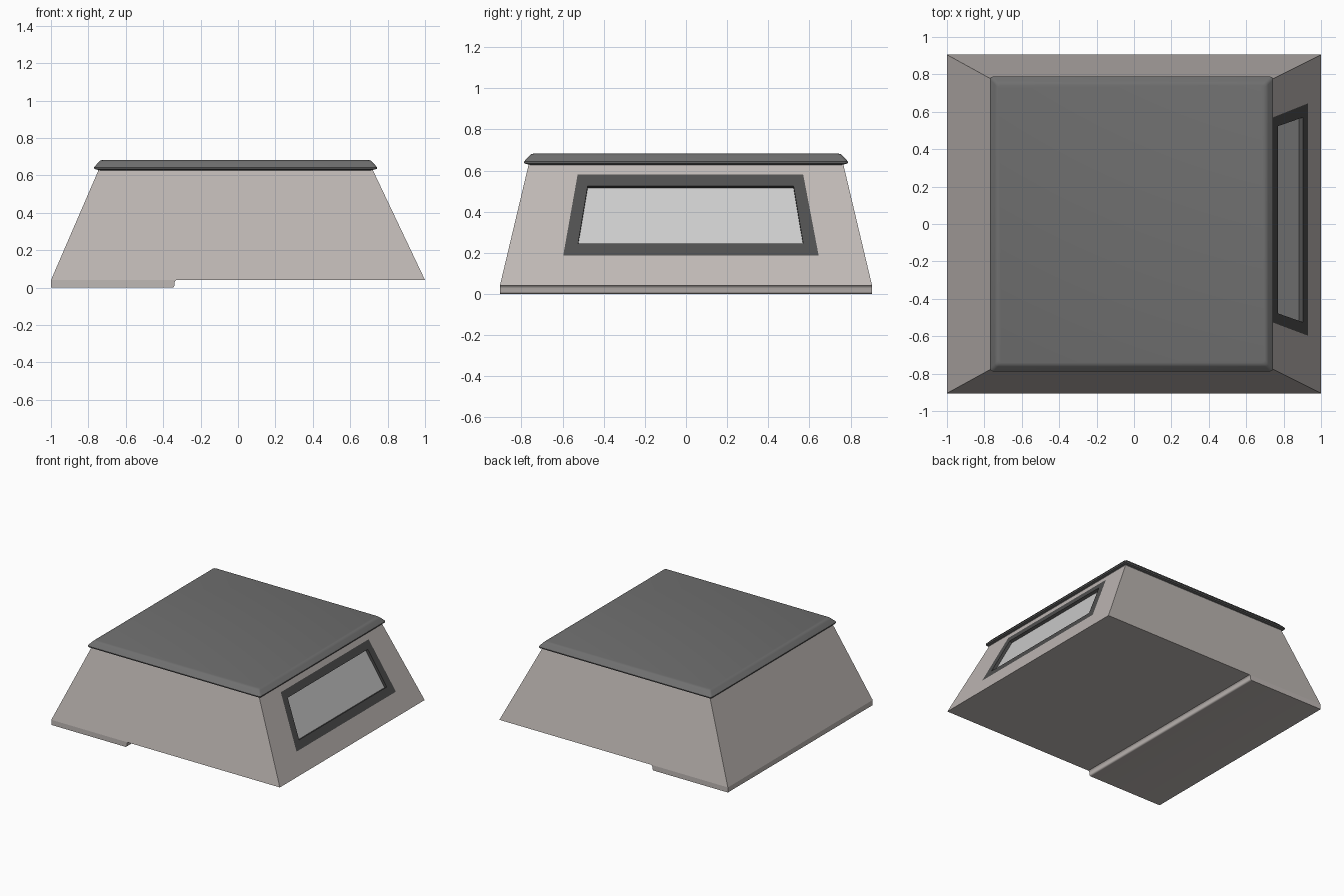
import bpy, bmesh, math
from mathutils import Vector

if "Cube" in bpy.data.objects:
    bpy.data.objects.remove(bpy.data.objects["Cube"])

BASE_Z, TOP_Z = 0.04, 0.63
BASE_X, TOP_X = 1.0, 0.72


def material(name, rgb):
    m = bpy.data.materials.new(name)
    m.diffuse_color = (*rgb, 1)
    m.use_nodes = True
    m.node_tree.nodes["Principled BSDF"].inputs["Base Color"].default_value = m.diffuse_color
    return m


def loft(name, loops, mat, cap_first=False, cap_last=False, extra=None, smooth=False):
    """Skin consecutive closed loops of points, with optional end caps."""
    bm = bmesh.new()
    rings = [[bm.verts.new(p) for p in loop] for loop in loops]
    for a, b in zip(rings, rings[1:]):
        n = len(a)
        for i in range(n):
            j = (i + 1) % n
            if extra is None or i in extra:
                bm.faces.new((a[i], a[j], b[j], b[i]))
    if cap_first:
        bm.faces.new(rings[0][::-1])
    if cap_last:
        bm.faces.new(rings[-1])
    me = bpy.data.meshes.new(name)
    bm.to_mesh(me)
    bm.free()
    ob = bpy.data.objects.new(name, me)
    bpy.context.collection.objects.link(ob)
    me.materials.append(mat)
    if smooth:
        bpy.ops.object.select_all(action='DESELECT')
        ob.select_set(True)
        bpy.context.view_layer.objects.active = ob
        bpy.ops.object.shade_smooth_by_angle(angle=math.radians(35))
    return ob


def rect(x0, x1, y, z):
    return [(x0, -y, z), (x1, -y, z), (x1, y, z), (x0, y, z)]


def rounded_rect(x0, x1, y, z, r, steps=3):
    pts = []
    corners = [(x1 - r, y - r), (x0 + r, y - r), (x0 + r, r - y), (x1 - r, r - y)]
    for k, (cx, cy) in enumerate(corners):
        for s in range(steps + 1):
            a = math.radians(90 * (k + s / steps))
            pts.append((cx + r * math.cos(a), cy + r * math.sin(a), z))
    return pts


def on_slope(y, z):
    """Point on the sloping right wall."""
    t = (z - BASE_Z) / (TOP_Z - BASE_Z)
    return Vector((BASE_X + (TOP_X - BASE_X) * t, y, z))


wall_mat = material("wall_grey", (0.52, 0.48, 0.46))
roof_mat = material("roof_grey", (0.16, 0.16, 0.16))
frame_mat = material("frame_dark", (0.08, 0.08, 0.08))
glass_mat = material("pane_grey", (0.58, 0.58, 0.58))

# Tapered body: three plain walls plus floor and ceiling
base = rect(-1, BASE_X, 0.905, BASE_Z)
top = rect(-0.745, TOP_X, 0.765, TOP_Z)
loft("body", [base, top], wall_mat, True, True, extra={0, 2, 3})

# Right wall surrounding the window
wall = [on_slope(y, z) for y, z in
        ((-0.905, BASE_Z), (0.905, BASE_Z), (0.765, TOP_Z), (-0.765, TOP_Z))]
outer = [on_slope(y, z) for y, z in
         ((-0.597, 0.187), (0.645, 0.187), (0.57, 0.58), (-0.527, 0.58))]
inner = [on_slope(y, z) for y, z in
         ((-0.525, 0.245), (0.57, 0.245), (0.523, 0.525), (-0.478, 0.525))]
loft("window_wall", [wall, outer], wall_mat)

# Flush window frame with a recessed pane
normal = Vector((TOP_Z - BASE_Z, 0, BASE_X - TOP_X)).normalized()
recess = [p - normal * 0.022 for p in inner]
loft("window_frame", [outer, inner, recess], frame_mat)
loft("window_pane", [recess], glass_mat, cap_last=True)

# Overhanging roof lid: outward offset from the wall top and height
profile = [(0.0, 0.622), (0.004, 0.63), (0.022, 0.634), (0.024, 0.643),
           (-0.002, 0.672), (-0.010, 0.679), (-0.022, 0.682)]
lid = [rounded_rect(-0.746 - d, 0.72 + d, 0.764 + d, z, 0.016) for d, z in profile]
loft("roof_lid", lid, roof_mat, True, True, smooth=True)

# Shallow step under the left third, with a rounded inner edge
r, cx = 0.012, -0.352
step = [(-1, BASE_Z), (-1, 0)]
step += [(cx + r * math.sin(a), r - r * math.cos(a))
         for a in (math.radians(30 * i) for i in range(4))]
step += [(-0.339, 0.028), (-0.336, 0.035), (-0.33, BASE_Z)]
loft("base_step", [[(x, y, z) for x, z in step] for y in (-0.905, 0.905)],
     wall_mat, True, True, smooth=True)

# Consistent outward normals on the closed parts
for name in ("roof_lid", "base_step"):
    me = bpy.data.objects[name].data
    bm = bmesh.new()
    bm.from_mesh(me)
    bmesh.ops.recalc_face_normals(bm, faces=bm.faces)
    bm.to_mesh(me)
    bm.free()
